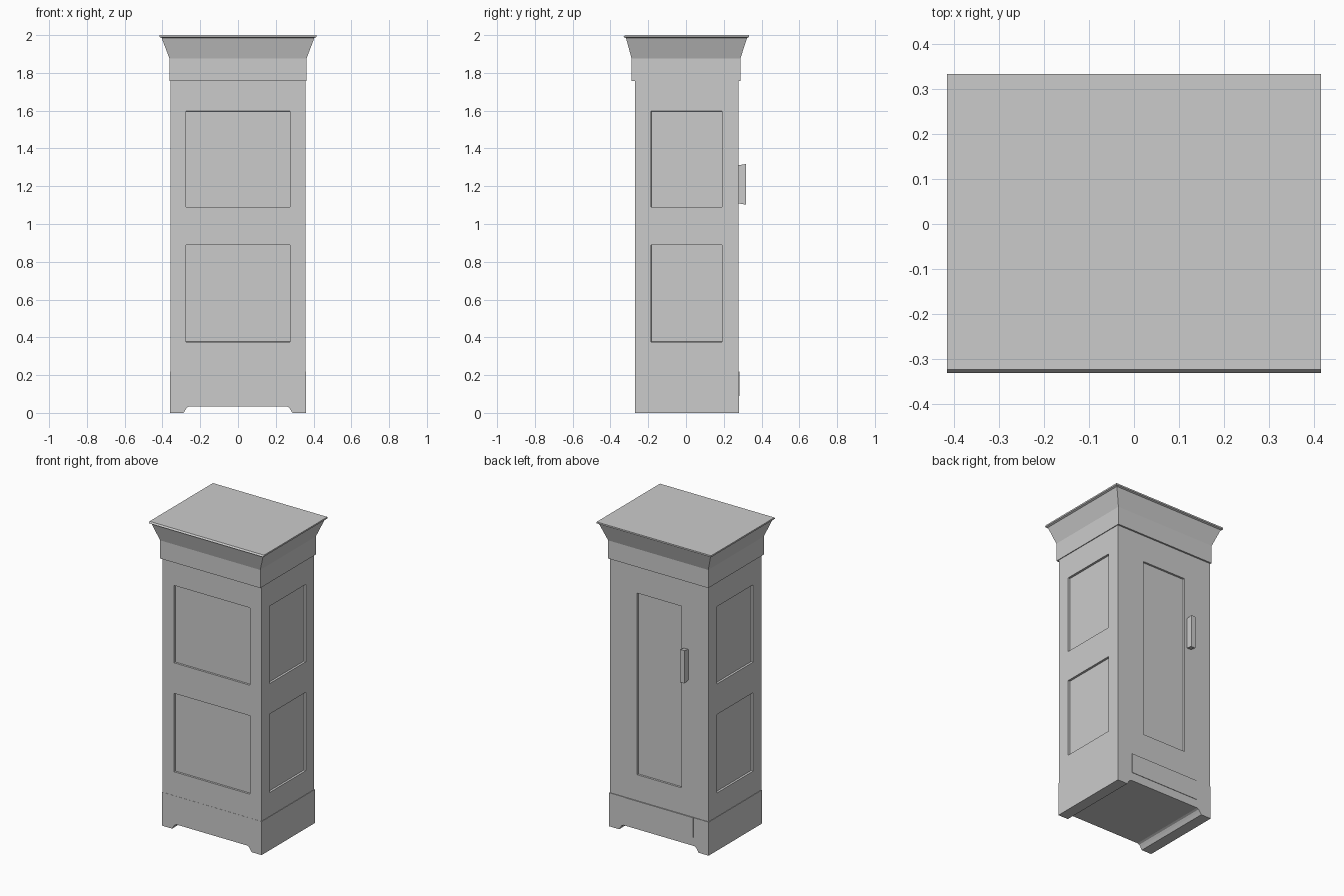
import bpy, bmesh
from math import pi
from mathutils import Matrix

cube = bpy.data.objects.get("Cube")
if cube:
    bpy.data.objects.remove(cube)

grey = bpy.data.materials.new("plain grey")
grey.use_nodes = True
colour = (0.6, 0.6, 0.6, 1)
grey.diffuse_color = colour
grey.node_tree.nodes["Principled BSDF"].inputs["Base Color"].default_value = colour


def finish(name, bm, matrix=None, closed=True):
    if matrix:
        bm.transform(matrix)
    if closed:
        bmesh.ops.recalc_face_normals(bm, faces=bm.faces)
    mesh = bpy.data.meshes.new(name)
    bm.to_mesh(mesh)
    bm.free()
    mesh.materials.append(grey)
    obj = bpy.data.objects.new(name, mesh)
    bpy.context.collection.objects.link(obj)
    return obj


def loft(name, sections):
    """Stack rectangles given as (x0, x1, y0, y1, z) into a closed solid."""
    bm = bmesh.new()
    rings = [[bm.verts.new(p) for p in ((a, c, z), (b, c, z), (b, d, z), (a, d, z))]
             for a, b, c, d, z in sections]
    for low, high in zip(rings, rings[1:]):
        for i in range(4):
            j = (i + 1) % 4
            bm.faces.new((low[i], low[j], high[j], high[i]))
    bm.faces.new(rings[0][::-1])
    bm.faces.new(rings[-1])
    return finish(name, bm)


def wall(name, half, panel_half, panels, matrix, depth):
    """Flat wall facing -y, with sunken panels at the given height ranges."""
    us = (-half, -panel_half, panel_half, half)
    vs = [BODY_BOTTOM] + [v for p in panels for v in p] + [BODY_TOP]
    bm = bmesh.new()
    grid = [[bm.verts.new((u, 0, v)) for u in us] for v in vs]
    sunken = []
    for r in range(len(vs) - 1):
        for c in range(3):
            face = bm.faces.new((grid[r][c], grid[r][c + 1],
                                 grid[r + 1][c + 1], grid[r + 1][c]))
            if c == 1 and r % 2 == 1:
                sunken.append(face)
    bm.normal_update()
    bmesh.ops.inset_individual(bm, faces=sunken, thickness=0.001, depth=-depth)
    return finish(name, bm, matrix, closed=False)


# Panelled body walls
BODY_BOTTOM, BODY_TOP = 0.1, 1.8
HALF_X, FRONT, BACK = 0.358, -0.27, 0.277
half_y, mid_y = (BACK - FRONT) / 2, (BACK + FRONT) / 2
pair = ((0.376, 0.89), (1.09, 1.597))


def place(x, y, angle):
    return Matrix.Translation((x, y, 0)) @ Matrix.Rotation(angle, 4, "Z")


wall("front_wall", HALF_X, 0.275, pair, place(0, FRONT, 0), 0.012)
wall("back_door", HALF_X, 0.16, ((0.39, 1.58),), place(0, BACK, pi), 0.012)
wall("left_wall", half_y, 0.188, pair, place(HALF_X, mid_y, pi / 2), 0.014)
wall("right_wall", half_y, 0.188, pair, place(-HALF_X, mid_y, -pi / 2), 0.014)

# Plinth with an arched cut running from front to back
half_profile = [(0.255, 0.035), (0.268, 0.03), (0.277, 0.018), (0.288, 0),
                (0.361, 0), (0.361, 0.22)]
profile = half_profile + [(-x, z) for x, z in reversed(half_profile)]
bm = bmesh.new()
end = bm.faces.new([bm.verts.new((x, FRONT - 0.001, z)) for x, z in profile])
grown = bmesh.ops.extrude_face_region(bm, geom=[end])["geom"]
bmesh.ops.translate(bm, vec=(0, BACK - FRONT + 0.005, 0),
                    verts=[v for v in grown if isinstance(v, bmesh.types.BMVert)])
finish("plinth", bm)

# Thin raised board on the back of the plinth
loft("plinth_board", [(-0.25, 0.25, 0.27, 0.284, z) for z in (0.09, 0.22)])

# Frieze and flared cornice
loft("frieze_and_cornice", [
    (-0.363, 0.363, -0.288, 0.288, 1.757),
    (-0.363, 0.363, -0.288, 0.288, 1.876),
    (-0.404, 0.404, -0.318, 0.323, 1.985),
    (-0.415, 0.415, -0.331, 0.333, 1.99),
    (-0.415, 0.415, -0.323, 0.333, 2.0),
])

# Door handle, flaring away from the door
bm = bmesh.new()
bmesh.ops.create_cube(bm, size=1)
for v in bm.verts:
    outer = v.co.y > 0
    v.co.x = -0.195 + v.co.x * 0.032
    v.co.z = 1.21 + v.co.z * (0.215 if outer else 0.2)
    v.co.y = 0.318 if outer else BACK - 0.005
finish("door_handle", bm)
